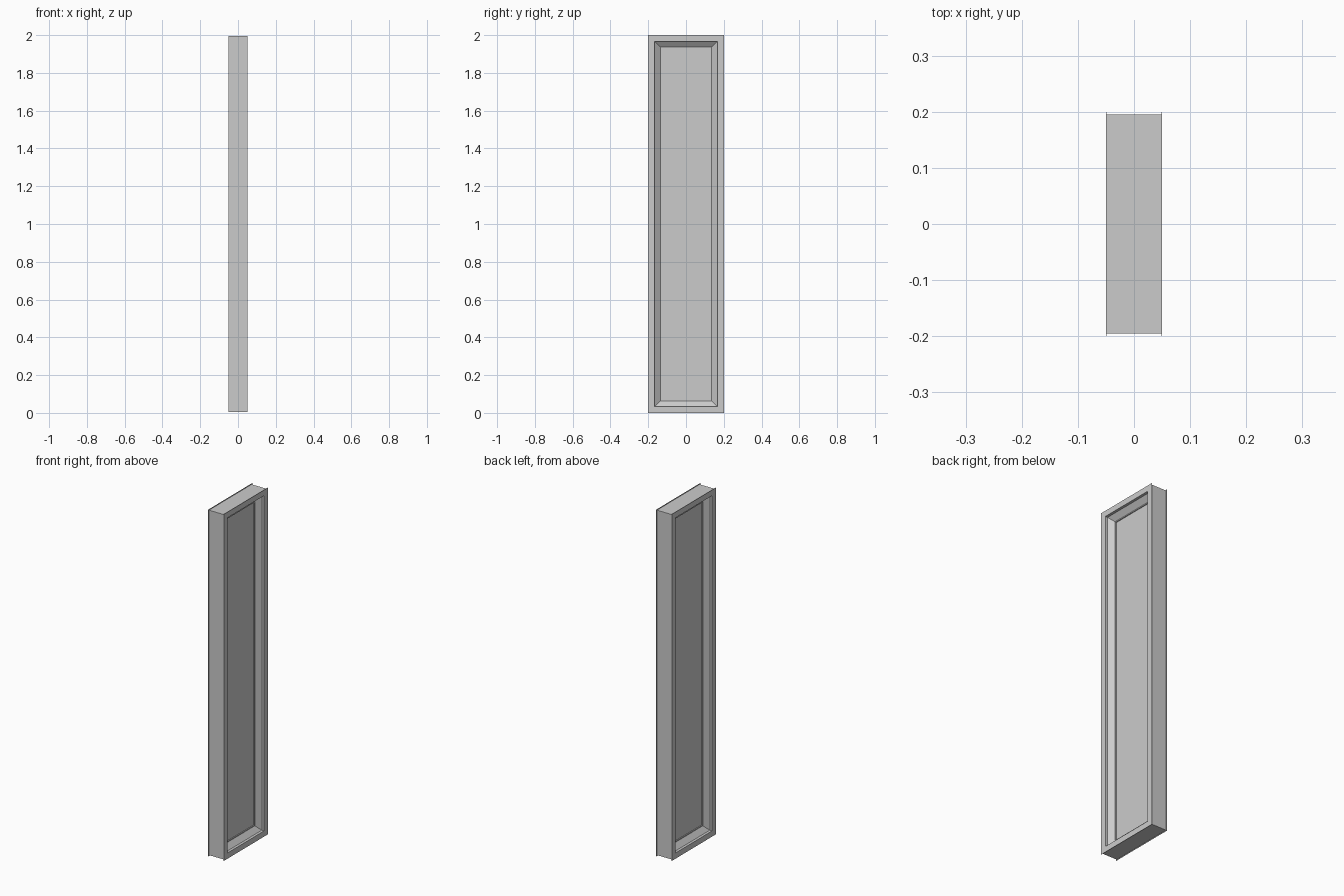
import bpy, bmesh

if "Cube" in bpy.data.objects:
    bpy.data.objects.remove(bpy.data.objects["Cube"])

HALF_Y, HEIGHT = 0.2, 2.0


def make_object(name, bm):
    bmesh.ops.recalc_face_normals(bm, faces=bm.faces)
    mesh = bpy.data.meshes.new(name)
    bm.to_mesh(mesh)
    bm.free()
    obj = bpy.data.objects.new(name, mesh)
    bpy.context.collection.objects.link(obj)
    return obj


def swept_frame(name, profile):
    """Sweep a closed (x, inset) profile around the rectangle with mitred corners."""
    bm = bmesh.new()
    rings = []
    for x, i in profile:
        y, lo, hi = HALF_Y - i, i, HEIGHT - i
        rings.append([bm.verts.new(p) for p in
                      ((x, -y, lo), (x, y, lo), (x, y, hi), (x, -y, hi))])
    for a, b in zip(rings, rings[1:] + rings[:1]):
        for k in range(4):
            n = (k + 1) % 4
            bm.faces.new((a[k], a[n], b[n], b[k]))
    return make_object(name, bm)


def panel(name, half_x, inset):
    bm = bmesh.new()
    bmesh.ops.create_cube(bm, size=1)
    for v in bm.verts:
        v.co.x *= 2 * half_x
        v.co.y *= 2 * (HALF_Y - inset)
        v.co.z = v.co.z * (HEIGHT - 2 * inset) + HEIGHT / 2
    return make_object(name, bm)


# Outer frame: thin lips at both faces, shallow channel outside, sloped reveal inside
half = [(0.049, 0.005), (0.049, 0.0), (0.05, 0.0), (0.05, 0.033),
        (0.035, 0.033), (0.01, 0.065)]
swept_frame("window_frame", half + [(-x, i) for x, i in reversed(half)])

# Glazing seal around the pane
seal = [(0.012, 0.064), (0.012, 0.069), (-0.012, 0.069), (-0.012, 0.064)]
swept_frame("glazing_seal", seal)

# Pane
panel("window_pane", 0.007, 0.067)
